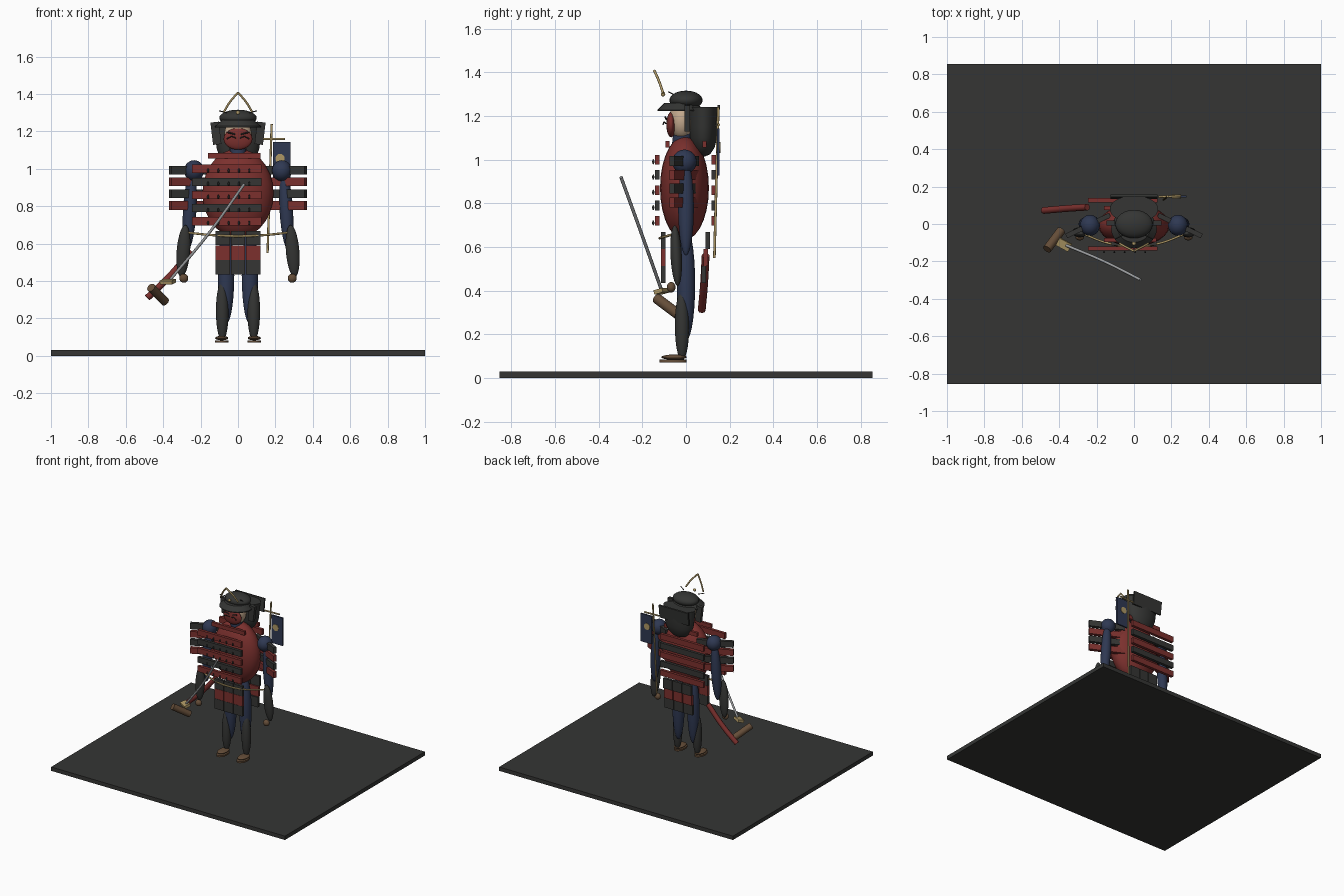
import bpy, math
from mathutils import Vector, Matrix

if "Cube" in bpy.data.objects:
    bpy.data.objects.remove(bpy.data.objects["Cube"])


def material(name, rgb):
    m = bpy.data.materials.new(name)
    m.diffuse_color = (*rgb, 1)
    m.use_nodes = True
    m.node_tree.nodes["Principled BSDF"].inputs["Base Color"].default_value = m.diffuse_color
    return m


DARK = material("charcoal", (0.035, 0.036, 0.034))
RED = material("lacquer_red", (0.20, 0.03, 0.027))
BLUE = material("navy", (0.028, 0.04, 0.085))
GOLD = material("brass", (0.42, 0.31, 0.13))
BROWN = material("leather", (0.13, 0.075, 0.04))
SKIN = material("skin", (0.55, 0.40, 0.27))
STEEL = material("steel", (0.35, 0.36, 0.37))


def finish(name, mat, smooth=False):
    o = bpy.context.object
    o.name = name
    o.data.materials.append(mat)
    if smooth:
        bpy.ops.object.shade_smooth_by_angle()
    return o


def box(name, loc, size, mat, rot=(0, 0, 0)):
    bpy.ops.mesh.primitive_cube_add(size=1, location=loc, rotation=rot)
    o = finish(name, mat)
    o.scale = size
    return o


def ball(name, loc, radii, mat, rot=(0, 0, 0)):
    bpy.ops.mesh.primitive_uv_sphere_add(segments=24, ring_count=14, radius=1, location=loc, rotation=rot)
    o = finish(name, mat, True)
    o.scale = radii
    return o


def rod(name, a, b, r, mat):
    a, b = Vector(a), Vector(b)
    bpy.ops.mesh.primitive_cylinder_add(vertices=16, radius=r, depth=(b - a).length, location=(a + b) / 2)
    o = finish(name, mat, True)
    o.rotation_euler = (b - a).to_track_quat('Z', 'Y').to_euler()
    return o


def tube(name, pts, r, mat, smooth=True):
    c = bpy.data.curves.new(name, 'CURVE')
    c.dimensions = '3D'
    c.bevel_depth, c.bevel_resolution, c.use_fill_caps = r, 2, True
    s = c.splines.new('BEZIER' if smooth else 'POLY')
    pl = s.bezier_points if smooth else s.points
    pl.add(len(pts) - 1)
    for p, co in zip(pl, pts):
        if smooth:
            p.co = co
            p.handle_left_type = p.handle_right_type = 'AUTO'
        else:
            p.co = (*co, 1)
    o = bpy.data.objects.new(name, c)
    bpy.context.collection.objects.link(o)
    c.materials.append(mat)
    return o


def lathe(name, profile, loc, sx, sy, mat, n=32):
    verts, faces = [], []
    for r, z in profile:
        verts += [(r * sx * math.cos(2 * math.pi * i / n), r * sy * math.sin(2 * math.pi * i / n), z) for i in range(n)]
    for k in range(len(profile) - 1):
        for i in range(n):
            j = (i + 1) % n
            faces.append((k * n + i, k * n + j, k * n + n + j, k * n + n + i))
    me = bpy.data.meshes.new(name)
    me.from_pydata(verts, [], faces)
    o = bpy.data.objects.new(name, me)
    o.location = loc
    bpy.context.collection.objects.link(o)
    bpy.ops.object.select_all(action='DESELECT')
    bpy.context.view_layer.objects.active = o
    o.select_set(True)
    return finish(name, mat, True)


# base slab
box("base", (0, 0, 0.015), (2, 1.71, 0.03), DARK)

# torso and neck
ball("torso", (0, -0.007, 0.87), (0.19, 0.112, 0.238), RED)
rod("neck", (0, -0.02, 1.06), (0, -0.01, 1.15), 0.045, BLUE)

# paired limbs
for s, side in ((-1, "left"), (1, "right")):
    ball(side + "_thigh", (s * 0.064, 0, 0.43), (0.044, 0.042, 0.26), BLUE)
    ball(side + "_shin", (s * 0.084, -0.018, 0.24), (0.034, 0.033, 0.16), DARK)
    ball(side + "_foot", (s * 0.087, -0.055, 0.095), (0.035, 0.058, 0.012), BROWN)
    lathe(side + "_sandal", [(0, -0.006), (1, -0.006), (1, 0.006), (0, 0.006)],
          (s * 0.087, -0.06, 0.077), 0.036, 0.062, BROWN)
    ball(side + "_shoulder", (s * 0.235, -0.007, 0.99), (0.053, 0.056, 0.056), BLUE)
    ball(side + "_upper_arm", (s * 0.258, 0, 0.78), (0.036, 0.036, 0.22), BLUE, (0, s * -0.06, 0))
    ball(side + "_forearm", (s * 0.292, -0.045, 0.56), (0.036, 0.026, 0.14), DARK, (0.05, s * -0.08, 0))
    ball(side + "_hand", (s * 0.29, -0.068, 0.415), (0.024, 0.02, 0.024), BROWN)
    # shoulder guard slats, angled outward
    for i in range(4):
        box(side + "_shoulder_slat", (s * 0.245, -0.008, 0.993 - i * 0.063), (0.26, 0.026, 0.046),
            RED if i % 2 else DARK, (0, 0, s * -0.45))

# chest and back slats with lacing studs
for i in range(5):
    z = 1.0 - i * 0.07
    mat = DARK if i % 2 else RED
    for y, name in ((-0.132, "chest_slat"), (0.127, "back_slat")):
        box(name, (-0.06, y, z), (0.37, 0.022, 0.044), mat)
    for k in range(5):
        ball("lace_stud", (-0.16 + k * 0.055, -0.15, z - 0.01), (0.005, 0.005, 0.012), DARK)
box("collar_slat", (-0.02, -0.085, 1.07), (0.28, 0.02, 0.03), RED)
box("rear_collar_slat", (-0.02, 0.085, 1.07), (0.28, 0.02, 0.03), RED)

# hip skirt panels, front and back
for y, tilt, name in ((-0.105, 0, "front_skirt_plate"), (0.1, 0.03, "rear_skirt_plate")):
    for x in (-0.081, 0, 0.081):
        for i in range(3):
            z = 0.63 - i * 0.078
            box(name, (x, y - tilt * i * 0.3, z), (0.076, 0.02, 0.077), RED if i == 1 else DARK)

# waist cord
tube("waist_cord", [(-0.28, -0.05, 0.66), (-0.13, -0.105, 0.645), (0, -0.12, 0.64),
                    (0.13, -0.105, 0.645), (0.28, -0.05, 0.66)], 0.006, GOLD)

# head and face mask
ball("head", (0, -0.018, 1.18), (0.074, 0.06, 0.09), SKIN)
ball("face_mask", (0, -0.068, 1.16), (0.077, 0.022, 0.058), RED)
for s in (-1, 1):
    tube("whisker", [(s * 0.01, -0.092, 1.165), (s * 0.035, -0.1, 1.172), (s * 0.06, -0.105, 1.16)], 0.003, DARK)
    tube("brow", [(s * 0.015, -0.09, 1.185), (s * 0.055, -0.095, 1.195)], 0.004, DARK)

# helmet dome, brim, neck guard and flaps
ball("helmet_dome", (0, 0, 1.272), (0.1, 0.076, 0.044), DARK)
lathe("helmet_brim", [(0, 0.02), (0.7, 0.02), (1, -0.012), (1, -0.018), (0.7, 0), (0, 0)],
      (0, -0.025, 1.24), 0.122, 0.105, DARK)
lathe("neck_guard", [(0.001, -0.118), (0.45, -0.106), (0.75, -0.075), (0.92, -0.03), (0.98, 0.02),
                     (1.02, 0.07), (1.06, 0.11), (0.001, 0.11)], (0, 0.08, 1.13), 0.122, 0.068, DARK)
box("neck_guard_rear_plate", (0, 0.145, 1.2), (0.25, 0.012, 0.1), DARK, (-0.12, 0, 0))
for s in (-1, 1):
    box("helmet_flap", (s * 0.118, 0.005, 1.19), (0.045, 0.025, 0.12), DARK, (0, s * 0.12, 0))
    tube("helmet_wire", [(s * 0.06, -0.06, 1.3), (s * 0.1, -0.08, 1.31)], 0.003, DARK)

# forehead crest
for s in (-1, 1):
    tube("crest_horn", [(s * 0.075, -0.105, 1.305), (s * 0.045, -0.122, 1.355), (0, -0.145, 1.408)], 0.006, GOLD)
ball("crest_boss", (0, -0.105, 1.3), (0.011, 0.01, 0.011), GOLD)

# banner on the back
rod("banner_pole", (0.158, 0.13, 0.55), (0.18, 0.148, 1.24), 0.006, GOLD)
rod("banner_crossbar", (0.13, 0.145, 1.16), (0.25, 0.15, 1.16), 0.006, GOLD)
box("banner_cloth", (0.234, 0.147, 1.035), (0.096, 0.012, 0.215), BLUE)
rod("banner_disc", (0.225, 0.137, 1.055), (0.225, 0.157, 1.055), 0.025, GOLD)

# sword: curved blade, guard and grip
tube("sword_blade", [(-0.36, -0.115, 0.41), (-0.16, -0.2, 0.65), (0.035, -0.298, 0.92)], 0.008, STEEL)
box("sword_guard", (-0.375, -0.11, 0.397), (0.075, 0.045, 0.02), GOLD, (0.25, 0, -0.5))
rod("sword_grip", (-0.465, -0.135, 0.365), (-0.39, -0.035, 0.29), 0.024, BROWN)

# scabbard
tube("scabbard", [(-0.485, 0.072, 0.31), (-0.37, 0.082, 0.42), (-0.25, 0.09, 0.56)], 0.018, RED)
